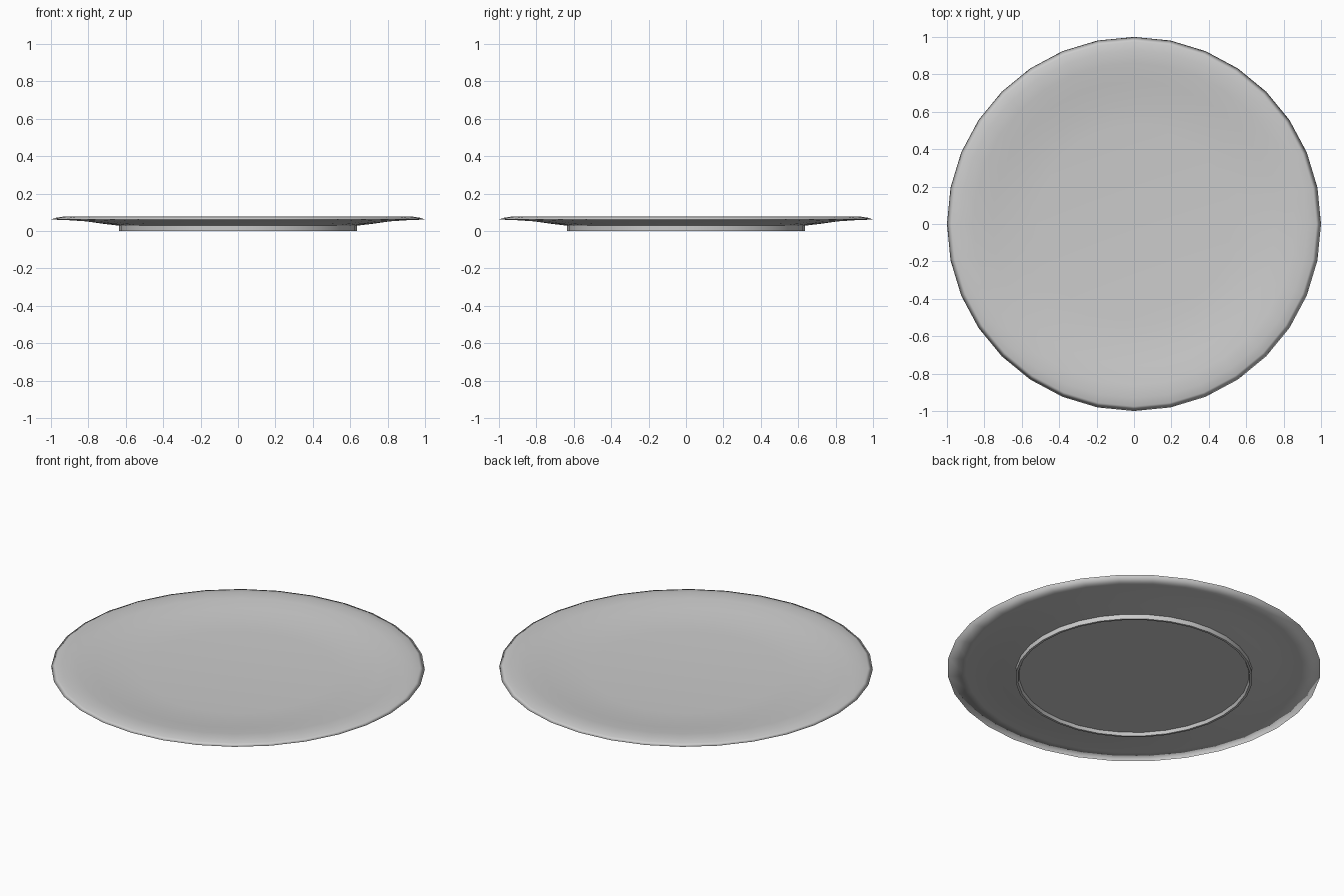
import bpy, bmesh, math

if "Cube" in bpy.data.objects:
    bpy.data.objects.remove(bpy.data.objects["Cube"])

SIDES = 32

# Plate cross-section: (radius, height, hard edge), from underside centre to top centre
profile = [
    (0.0, 0.018, False),
    # recessed underside and thin foot ring
    (0.615, 0.018, True),
    (0.622, 0.0, True),
    (0.635, 0.0, True),
    (0.635, 0.028, True),
    # flared underside
    (0.72, 0.038, False),
    (0.81, 0.051, False),
    (0.90, 0.057, False),
    # rolled rim
    (1.0, 0.061, False),
    (0.975, 0.070, False),
    (0.93, 0.077, False),
    # shallow dish
    (0.86, 0.073, False),
    (0.76, 0.060, False),
    (0.65, 0.047, False),
    (0.52, 0.039, False),
    (0.0, 0.037, False),
]


def lathe(name, points, sides):
    bm = bmesh.new()
    rings = []
    for r, z, _ in points:
        n = sides if r > 0 else 1
        rings.append([bm.verts.new((r * math.cos(2 * math.pi * i / sides),
                                    r * math.sin(2 * math.pi * i / sides), z))
                      for i in range(n)])
    for a, b in zip(rings, rings[1:]):
        for i in range(sides):
            j = (i + 1) % sides
            quad = [a[i % len(a)], a[j % len(a)], b[j % len(b)], b[i % len(b)]]
            face = bm.faces.new(list(dict.fromkeys(quad)))
            face.smooth = True
    bmesh.ops.recalc_face_normals(bm, faces=bm.faces)
    # keep the foot corners crisp
    for ring, (_, _, hard) in zip(rings, points):
        if hard:
            for i in range(sides):
                bm.edges.get((ring[i], ring[(i + 1) % sides])).smooth = False
    mesh = bpy.data.meshes.new(name)
    bm.to_mesh(mesh)
    bm.free()
    obj = bpy.data.objects.new(name, mesh)
    bpy.context.collection.objects.link(obj)
    return obj


# Round plate
lathe("plate", profile, SIDES)
